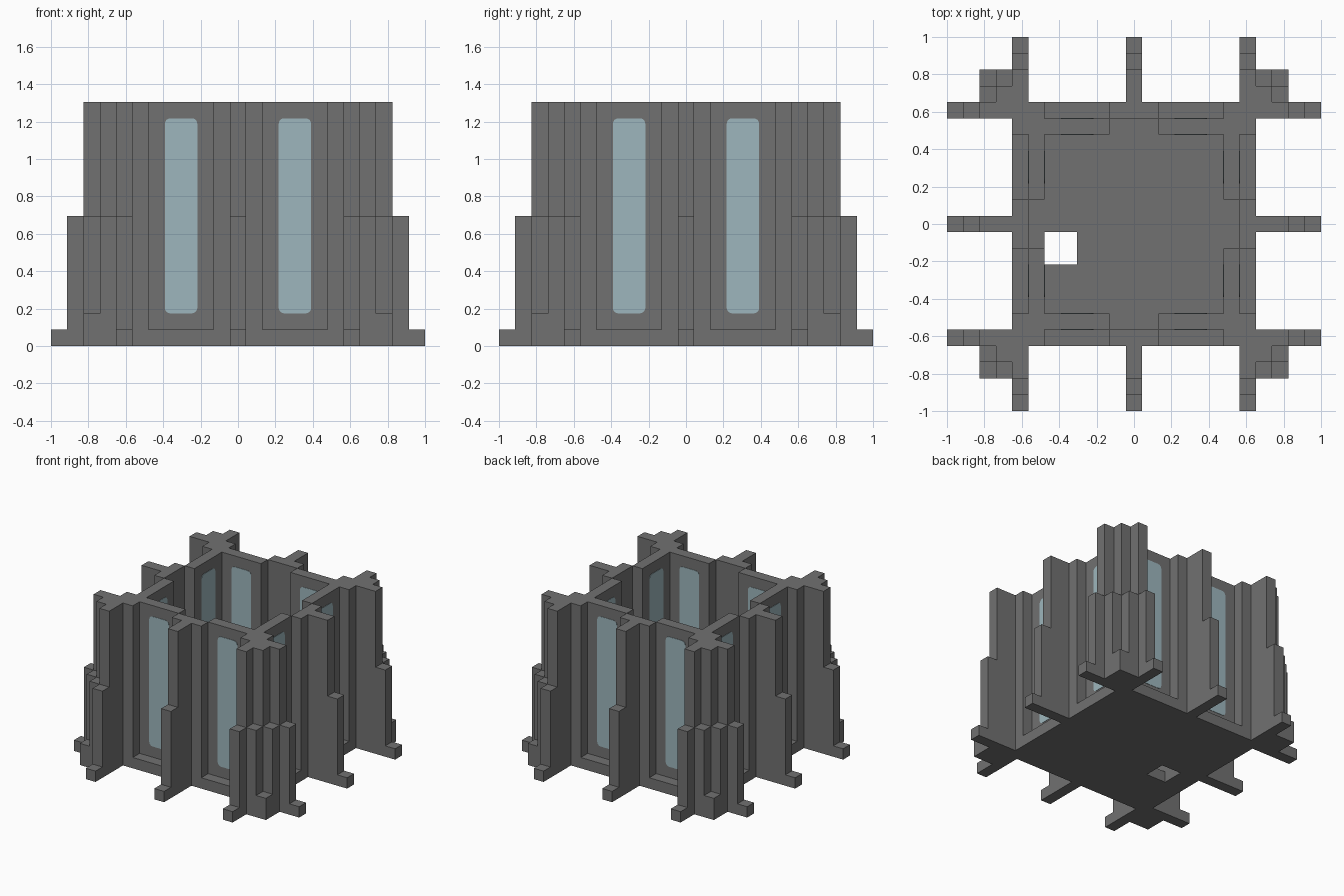
import bpy, bmesh, math
from mathutils import Matrix

U = 2 / 23            # building module
TOP, MID, LOW = 15, 8, 2

if "Cube" in bpy.data.objects:
    bpy.data.objects.remove(bpy.data.objects["Cube"])


def material(name, rgb):
    m = bpy.data.materials.new(name)
    m.use_nodes = True
    m.diffuse_color = (*rgb, 1)
    m.node_tree.nodes["Principled BSDF"].inputs["Base Color"].default_value = (*rgb, 1)
    return m


STONE = material("grey_stone", (0.165, 0.165, 0.165))
GLASS = material("pale_blue_glass", (0.34, 0.47, 0.51))

# Orientation of an outline: in plan, radial/height, or along wall/height
PLAN = lambda a, b, c: (a, b, c)
RADIAL = lambda a, b, c: (a, c, b)
WALL = lambda a, b, c: (c, a, b)


def prism(name, outline, start, end, plane=PLAN, mat=STONE, turn=0):
    """Extrude an outline, given in modules, from start to end and turn it round z."""
    bm = bmesh.new()
    rings = [[bm.verts.new(plane(a, b, c)) for a, b in outline] for c in (start, end)]
    for ring in rings:
        bm.faces.new(ring)
    n = len(outline)
    for i in range(n):
        j = (i + 1) % n
        bm.faces.new((rings[0][i], rings[0][j], rings[1][j], rings[1][i]))
    bm.transform(Matrix.Rotation(turn * math.pi / 2, 4, 'Z') @ Matrix.Scale(U, 4))
    bmesh.ops.recalc_face_normals(bm, faces=bm.faces)
    mesh = bpy.data.meshes.new(name)
    bm.to_mesh(mesh)
    bm.free()
    mesh.materials.append(mat)
    obj = bpy.data.objects.new(name, mesh)
    bpy.context.collection.objects.link(obj)
    return obj


def rect(a0, a1, b0, b1):
    return [(a0, b0), (a1, b0), (a1, b1), (a0, b1)]


def rounded(a0, a1, b0, b1, r, steps=5):
    pts = []
    centres = [(a1 - r, b1 - r), (a0 + r, b1 - r), (a0 + r, b0 + r), (a1 - r, b0 + r)]
    for k, (ca, cb) in enumerate(centres):
        for s in range(steps + 1):
            t = (k + s / steps) * math.pi / 2
            pts.append((ca + r * math.cos(t), cb + r * math.sin(t)))
    return pts


# Floor slab, laid as strips around the square opening
for name, area in {
    "floor_left": (-3.5, 7.5, -7.5, 7.5),
    "floor_right": (-7.5, -5.5, -7.5, 7.5),
    "floor_front": (-5.5, -3.5, -7.5, -2.5),
    "floor_back": (-5.5, -3.5, -0.5, 7.5),
}.items():
    prism(name, rect(*area), 0, 1)

# Stepped buttress profile: radius and height
FIN = [(7.5, 0), (11.5, 0), (11.5, 1), (10.5, 1), (10.5, MID), (9.5, MID), (9.5, TOP), (7.5, TOP)]
WINDOW = rounded(2.5, 4.5, LOW, 14, 0.35)

for t, side in enumerate(("left", "back", "right", "front")):
    # Outer middle bay with its buttress
    prism(f"{side}_middle_wall", rect(6.5, 7.5, -1.5, 1.5), 1, TOP, turn=t)
    prism(f"{side}_middle_buttress", FIN, -0.5, 0.5, RADIAL, turn=t)

    for s, end in ((1, "a"), (-1, "b")):
        # Recessed window bays, glazed on both faces
        prism(f"{side}_window_wall_{end}", rect(5.5, 6.5, 1.5 * s, 5.5 * s), 1, TOP, turn=t)
        pane = [(a * s, b) for a, b in WINDOW]
        prism(f"{side}_outer_pane_{end}", pane, 6.48, 6.53, WALL, GLASS, t)
        prism(f"{side}_inner_pane_{end}", pane, 5.47, 5.52, WALL, GLASS, t)
        # Buttresses at the ends of the wall
        prism(f"{side}_end_buttress_{end}", FIN, 6.5 * s, 7.5 * s, RADIAL, turn=t)

    # Corner pillar and the stepped cluster between its buttresses
    prism(f"{side}_corner_pillar", rect(5.5, 7.5, 5.5, 7.5), 1, TOP, turn=t)
    prism(f"{side}_corner_shaft", rect(7.5, 8.5, 7.5, 8.5), 0, TOP, turn=t)
    prism(f"{side}_corner_step_a", rect(8.5, 9.5, 7.5, 8.5), 0, MID, turn=t)
    prism(f"{side}_corner_step_b", rect(7.5, 8.5, 8.5, 9.5), 0, MID, turn=t)
    prism(f"{side}_corner_plinth", rect(8.5, 9.5, 8.5, 9.5), 0, LOW, turn=t)
